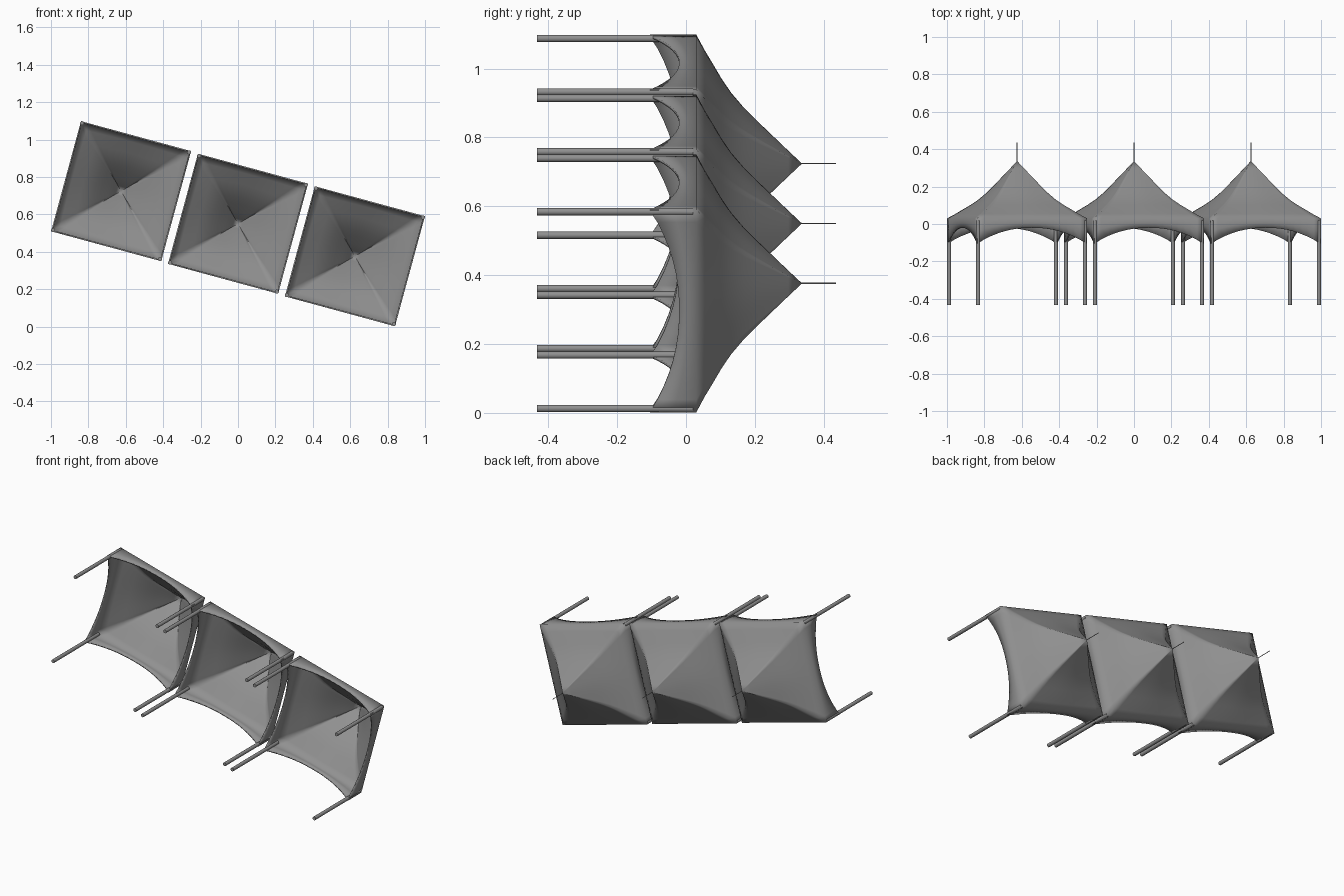
import bpy, bmesh, math
from mathutils import Matrix, Vector

if "Cube" in bpy.data.objects:
    bpy.data.objects.remove(bpy.data.objects["Cube"])

H = 0.305                      # half width of one tent
N = 16                         # canopy segments per side
ANG = math.radians(-15.2)
C, S = math.cos(ANG), math.sin(ANG)

# dark grey for every part
GREY = bpy.data.materials.new("dark_grey")
GREY.diffuse_color = (0.28, 0.28, 0.28, 1)
GREY.use_nodes = True
GREY.node_tree.nodes["Principled BSDF"].inputs["Base Color"].default_value = GREY.diffuse_color

# hip profile: (fraction of half width, height)
PROFILE = [(0.0, 0.337), (0.1, 0.297), (0.22, 0.25), (0.34, 0.203), (0.44, 0.166),
           (0.55, 0.131), (0.66, 0.103), (0.76, 0.081), (0.88, 0.054), (1.0, 0.03)]


def frame(x, z):
    """Tent axes in the world: tent up is +y, tent plan is turned in the xz plane."""
    return Matrix(((C, S, 0, x), (0, 0, 1, 0), (S, -C, 0, z), (0, 0, 0, 1)))


def finish(bm, name, mat, smooth):
    me = bpy.data.meshes.new(name)
    bmesh.ops.recalc_face_normals(bm, faces=bm.faces)
    bm.to_mesh(me)
    bm.free()
    me.materials.append(GREY)
    ob = bpy.data.objects.new(name, me)
    ob.matrix_world = mat
    bpy.context.collection.objects.link(ob)
    bpy.ops.object.select_all(action='DESELECT')
    ob.select_set(True)
    bpy.context.view_layer.objects.active = ob
    bpy.ops.object.shade_smooth_by_angle(angle=math.radians(smooth))
    return ob


def square_loop():
    """Unit square outline with the along-side parameter u in -1..1."""
    pts = []
    for k in range(4):
        rot = Matrix.Rotation(k * math.pi / 2, 2)
        for i in range(N):
            u = -1 + 2 * i / N
            pts.append((rot @ Vector((1, u)), u))
    return pts


def canopy(name, mat):
    bm = bmesh.new()
    loop = square_loop()
    rings = []
    # roof rings, slightly rounded between hips at mid height
    for t, z in PROFILE[1:]:
        w = 0.15 * math.sin(math.pi * t)
        ring = []
        for p, u in loop:
            k = 1 + w * (math.sqrt(2) / p.length - 1)
            ring.append(bm.verts.new((p.x * H * t * k, p.y * H * t * k, z)))
        rings.append(ring)
    # arched valance
    for f in (0.5, 1.0):
        ring = []
        for p, u in loop:
            low = -0.02 - 0.085 * abs(u) ** 2.2
            ring.append(bm.verts.new((p.x * H, p.y * H, 0.03 + f * (low - 0.03))))
        rings.append(ring)
    n = len(loop)
    apex = bm.verts.new((0, 0, PROFILE[0][1]))
    for i in range(n):
        j = (i + 1) % n
        bm.faces.new((apex, rings[0][i], rings[0][j]))
        for a, b in zip(rings, rings[1:]):
            bm.faces.new((a[i], b[i], b[j], a[j]))
    # fabric is shaded softly over hips and eaves
    ob = finish(bm, name, mat, 100)
    mod = ob.modifiers.new("thickness", 'SOLIDIFY')
    mod.thickness = 0.008
    mod.offset = -1


def rod(name, mat, x, y, z0, z1, r, sides):
    bm = bmesh.new()
    bmesh.ops.create_cone(bm, cap_ends=True, segments=sides, radius1=r, radius2=r,
                          depth=z1 - z0,
                          matrix=Matrix.Translation((x, y, (z0 + z1) / 2)))
    finish(bm, name, mat, 50)


for i, (cx, cz) in enumerate([(-0.625, 0.724), (0, 0.55), (0.625, 0.376)], 1):
    m = frame(cx, cz)
    canopy(f"canopy_{i}", m)
    # corner legs
    for sx in (-1, 1):
        for sy in (-1, 1):
            side = ("left" if sx < 0 else "right") + ("_upper" if sy < 0 else "_lower")
            rod(f"leg_{i}_{side}", m, sx * (H - 0.009), sy * (H - 0.009),
                -0.432, 0.02, 0.011, 12)
    # thin spike on the peak
    rod(f"peak_spike_{i}", m, 0, 0, 0.32, 0.435, 0.002, 8)
